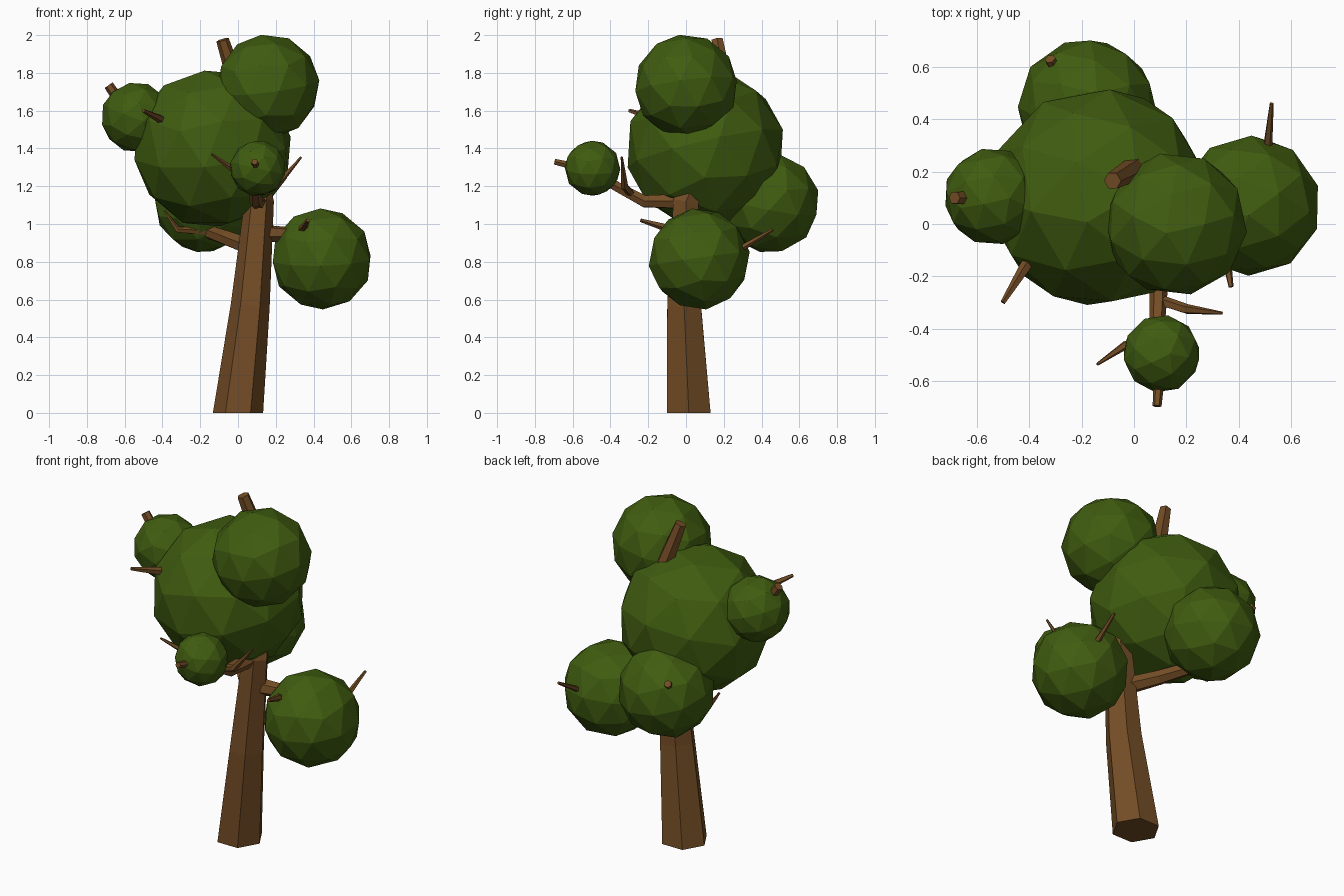
import bpy, bmesh, math
from mathutils import Vector, Euler


def material(name, color):
    m = bpy.data.materials.new(name)
    m.diffuse_color = (*color, 1)
    return m


bark = material("bark brown", (0.175, 0.075, 0.019))
leaf = material("leaf green", (0.051, 0.108, 0.005))


def finish(bm, name, mat):
    me = bpy.data.meshes.new(name)
    bmesh.ops.recalc_face_normals(bm, faces=bm.faces)
    bm.to_mesh(me)
    bm.free()
    me.materials.append(mat)
    bpy.context.collection.objects.link(bpy.data.objects.new(name, me))


def limb(name, path, sides=6, flat_base=False):
    """Tapered tube through points (x, y, z, radius)."""
    bm = bmesh.new()
    pts = [Vector(p[:3]) for p in path]
    rings = []
    for i, p in enumerate(pts):
        t = pts[min(i + 1, len(pts) - 1)] - pts[max(i - 1, 0)]
        if flat_base and i == 0:
            t = Vector((0, 0, 1))
        q = Vector((0, 0, 1)).rotation_difference(t.normalized())
        r = path[i][3]
        rings.append([bm.verts.new(p + q @ Vector((
            r * math.cos(math.tau * k / sides), r * math.sin(math.tau * k / sides), 0)))
            for k in range(sides)])
    for a, b in zip(rings, rings[1:]):
        for k in range(sides):
            j = (k + 1) % sides
            bm.faces.new((a[k], a[j], b[j], b[k]))
    bm.faces.new(rings[0][::-1])
    bm.faces.new(rings[-1])
    finish(bm, name, bark)


def clump(name, center, radius, tilt):
    """Faceted leaf ball."""
    bm = bmesh.new()
    bmesh.ops.create_icosphere(bm, subdivisions=2, radius=radius)
    rot = Euler(tilt).to_matrix()
    for v in bm.verts:
        v.co = rot @ v.co + Vector(center)
    finish(bm, name, leaf)


# Trunk, leaning and ending in a stub above the crown
limb("trunk", [(0.0, 0.015, 0, 0.133), (0.065, -0.01, 0.57, 0.103), (0.112, 0.0, 1.12, 0.078),
               (0.06, 0.14, 1.42, 0.06), (0.0, 0.21, 1.72, 0.048), (-0.082, 0.165, 1.975, 0.034)],
     flat_base=True)

# Main branches
limb("front_branch", [(0.11, 0.0, 1.12, 0.045), (0.095, -0.22, 1.12, 0.036),
                      (0.09, -0.36, 1.195, 0.03), (0.1, -0.53, 1.29, 0.024),
                      (0.088, -0.695, 1.33, 0.017)])
limb("right_branch", [(0.1, 0.0, 0.95, 0.05), (0.25, 0.03, 0.945, 0.042), (0.45, 0.08, 0.85, 0.03)])
limb("back_branch", [(0.09, 0.0, 0.87, 0.05), (-0.06, 0.14, 0.925, 0.042),
                     (-0.19, 0.33, 0.97, 0.036), (-0.25, 0.48, 1.1, 0.028),
                     (-0.32, 0.63, 1.255, 0.021)])
limb("left_branch", [(0.09, 0.06, 1.25, 0.05), (-0.2, 0.09, 1.4, 0.042),
                     (-0.52, 0.1, 1.55, 0.034), (-0.64, 0.1, 1.67, 0.028),
                     (-0.685, 0.1, 1.735, 0.026)])

# Twigs
twigs = [
    [(0.095, -0.29, 1.16, 0.022), (0.2, -0.325, 1.2, 0.02), (0.335, -0.34, 1.355, 0.006)],
    [(0.1, -0.42, 1.22, 0.02), (-0.03, -0.46, 1.29, 0.017), (-0.14, -0.535, 1.37, 0.006)],
    [(0.45, 0.08, 0.85, 0.025), (0.51, 0.3, 0.875, 0.018), (0.525, 0.46, 0.97, 0.008)],
    [(0.3, 0.03, 0.93, 0.025), (0.35, -0.12, 0.985, 0.02), (0.37, -0.24, 1.02, 0.01)],
    [(-0.3, 0.09, 1.45, 0.03), (-0.4, -0.14, 1.55, 0.025), (-0.5, -0.3, 1.6, 0.01)],
    [(-0.15, 0.26, 0.96, 0.022), (-0.32, 0.24, 0.97, 0.017), (-0.39, 0.24, 1.07, 0.006)],
]
for i, t in enumerate(twigs):
    limb(f"twig_{i + 1}", t, 5)

# Leaf clumps: centre, radius, tilt
clumps = [
    ("crown_clump", (-0.135, 0.102, 1.4), 0.425, (0.15, -0.2, 0.5)),
    ("top_clump", (0.158, 0.0, 1.73), 0.276, (0.1, -0.15, 0.2)),
    ("left_clump", (-0.54, 0.105, 1.565), 0.187, (0.3, 0.2, 0.9)),
    ("right_clump", (0.443, 0.07, 0.815), 0.27, (0.1, -0.1, 0.6)),
    ("back_clump", (-0.18, 0.443, 1.11), 0.266, (-0.15, 0.2, 0.3)),
    ("front_clump", (0.105, -0.495, 1.295), 0.149, (0.2, 0.1, 1.1)),
]
for c in clumps:
    clump(*c)
